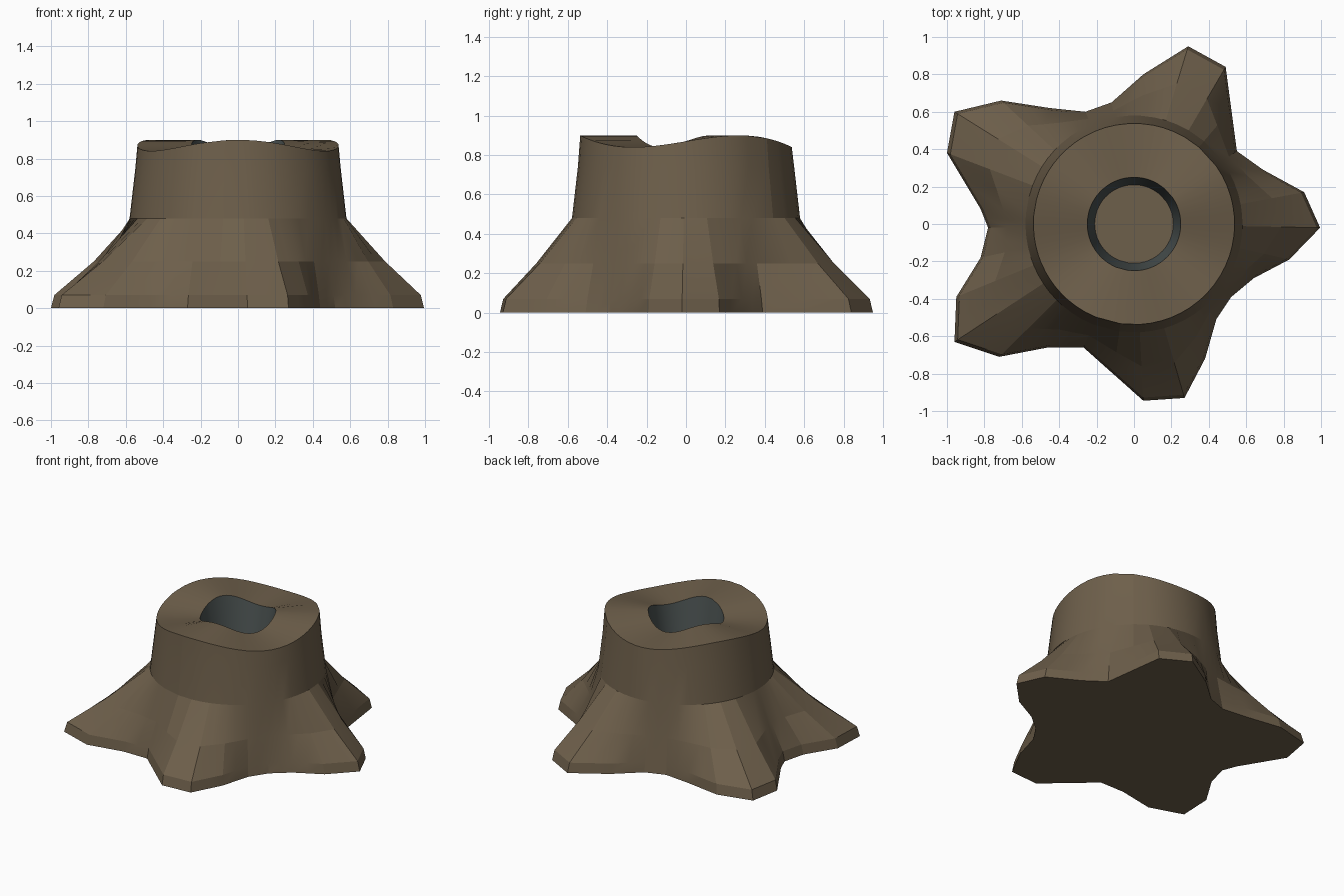
import bpy, bmesh, math

if "Cube" in bpy.data.objects:
    bpy.data.objects.remove(bpy.data.objects["Cube"])


def material(name, rgb):
    m = bpy.data.materials.new(name)
    m.diffuse_color = (*rgb, 1)
    m.use_nodes = True
    m.node_tree.nodes["Principled BSDF"].inputs["Base Color"].default_value = m.diffuse_color
    return m


# Footprint of the five spreading roots, counter-clockwise
FOOT = [(.995, -.02), (.91, .17), (.69, .29), (.55, .39), (.49, .84), (.29, .95),
        (.05, .80), (-.12, .65), (-.26, .60), (-.45, .62), (-.71, .66), (-.96, .60),
        (-1, .38), (-.82, .08), (-.78, -.02), (-.82, -.18), (-.95, -.39),
        (-.96, -.63), (-.72, -.71), (-.46, -.66), (-.27, -.66), (.05, -.945),
        (.27, -.93), (.38, -.72), (.44, -.51), (.52, -.39), (.64, -.29), (.83, -.19)]

# Split every edge so the round trunk above has enough sides
foot = []
for i, (x, y) in enumerate(FOOT):
    nx, ny = FOOT[(i + 1) % len(FOOT)]
    foot += [(x, y), ((x + nx) / 2, (y + ny) / 2)]
angles = [math.atan2(y, x) for x, y in foot]


def wave(a):
    """Height of the uneven cut top."""
    return .87 + .03 * math.sin(3 * a)


def circle(r, z):
    """Ring of the given radius; z is a height or a function of angle."""
    return [(r * math.cos(a), r * math.sin(a), z(a) if callable(z) else z) for a in angles]


def root_ring(t, z):
    """Blend from the root footprint (t=0) to the trunk circle (t=1)."""
    return [(x * .982 * (1 - t) + .58 * math.cos(a) * t,
             y * .982 * (1 - t) + .58 * math.sin(a) * t, z)
            for (x, y), a in zip(foot, angles)]


rings = [[(x, y, 0) for x, y in foot],     # ground outline
         root_ring(0, .07),                # blunt root toe
         root_ring(.48, .25),              # root slope
         root_ring(1, .48),                # trunk start
         circle(.55, .74),
         circle(.538, wave),               # outer rim
         circle(.25, wave),                # hollow rim
         circle(.21, .63)]                 # hollow floor edge
HOLLOW_WALL = 6

bm = bmesh.new()
loops = [[bm.verts.new(p) for p in ring] for ring in rings]
n = len(foot)
for k in range(len(loops) - 1):
    for i in range(n):
        j = (i + 1) % n
        f = bm.faces.new((loops[k][i], loops[k][j], loops[k + 1][j], loops[k + 1][i]))
        f.material_index = 1 if k == HOLLOW_WALL else 0
bm.faces.new(loops[-1])                    # hollow floor
bm.faces.new(loops[0][::-1])               # underside

mesh = bpy.data.meshes.new("tree_stump")
bm.to_mesh(mesh)
bm.free()
mesh.materials.append(material("bark_brown", (.155, .115, .07)))
mesh.materials.append(material("hollow_grey", (.07, .085, .083)))
stump = bpy.data.objects.new("tree_stump", mesh)
bpy.context.collection.objects.link(stump)
bpy.context.view_layer.objects.active = stump
stump.select_set(True)
bpy.ops.object.shade_smooth_by_angle(angle=math.radians(12))
